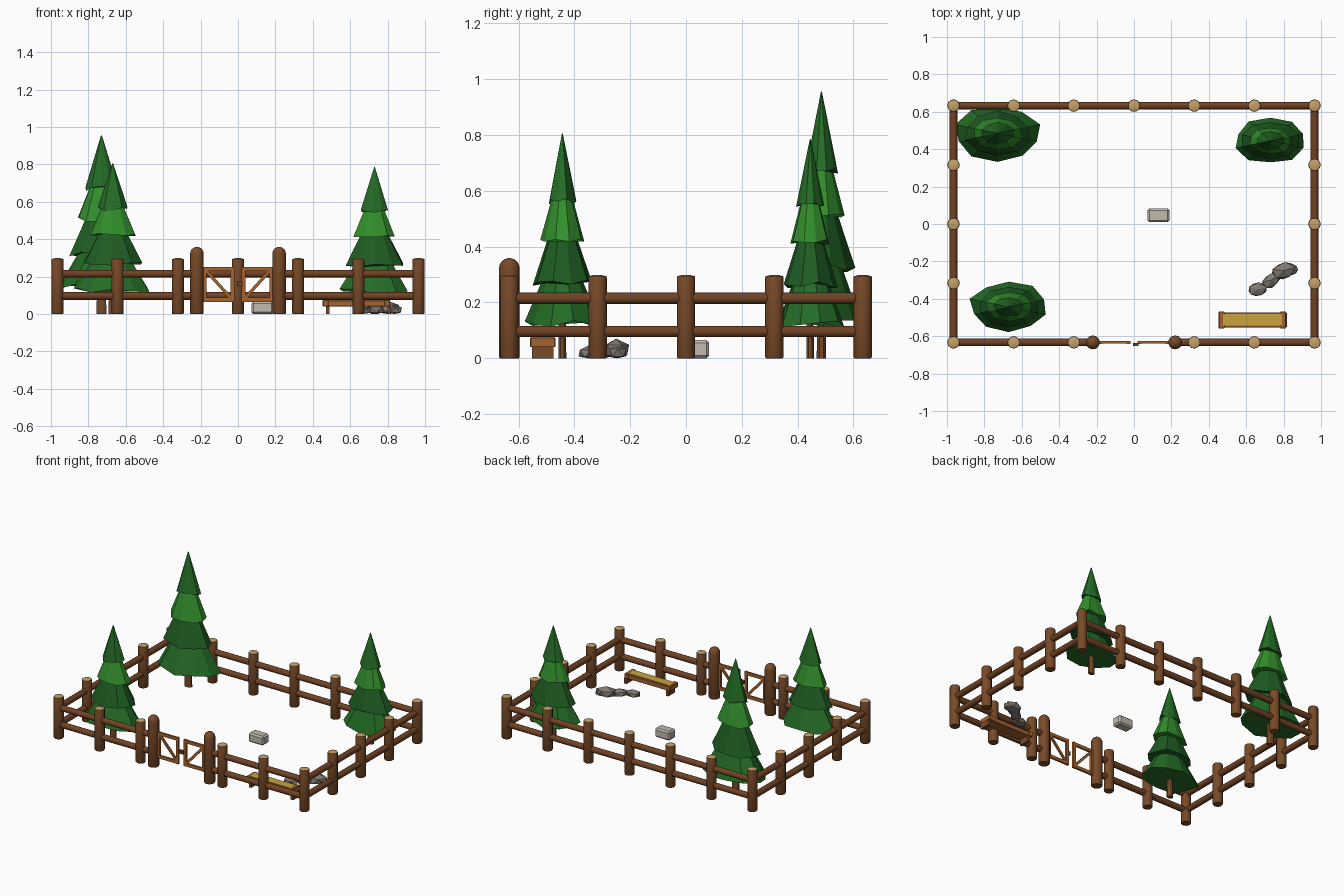
import bpy, bmesh, math, random
from mathutils import Vector, Matrix

if "Cube" in bpy.data.objects:
    bpy.data.objects.remove(bpy.data.objects["Cube"])

random.seed(4)


def material(name, r, g, b):
    m = bpy.data.materials.new(name)
    lin = [((c / 255 + 0.055) / 1.055) ** 2.4 for c in (r, g, b)]
    m.diffuse_color = (*lin, 1)
    m.use_nodes = True
    m.node_tree.nodes["Principled BSDF"].inputs["Base Color"].default_value = m.diffuse_color
    return m


BARK = material("bark brown", 120, 74, 40)
RAIL = material("rail brown", 112, 66, 36)
CUT = material("cut wood tan", 196, 160, 104)
PLANK = material("plank orange", 166, 100, 48)
HAY = material("straw gold", 200, 164, 64)
LIGHT = material("light green", 50, 142, 44)
MID = material("mid green", 36, 108, 38)
DARK = material("dark green", 30, 92, 34)
ROCK = material("rock grey", 130, 122, 114)
SALT = material("pale stone", 194, 186, 174)


def finish(name, bm, mats, smooth=False):
    bmesh.ops.recalc_face_normals(bm, faces=bm.faces)
    if smooth:
        for f in bm.faces:
            f.smooth = True
        for e in bm.edges:
            if len(e.link_faces) == 2 and e.calc_face_angle() > math.radians(35):
                e.smooth = False
    me = bpy.data.meshes.new(name)
    bm.to_mesh(me)
    bm.free()
    for m in mats:
        me.materials.append(m)
    ob = bpy.data.objects.new(name, me)
    bpy.context.collection.objects.link(ob)
    return ob


def lathe(bm, profile, n, jitter=0.0, hem=0.0):
    """Stack rings of (radius, z), optionally irregular, and close both ends."""
    wobble = [1 + random.uniform(-jitter, jitter) for _ in range(n)]
    rings = []
    for k, (r, z) in enumerate(profile):
        ring = []
        for i in range(n):
            a = 2 * math.pi * (i + 0.5) / n
            dz = random.uniform(-hem, hem) if k == 0 else 0
            ring.append(bm.verts.new((r * wobble[i] * math.cos(a),
                                      r * wobble[i] * math.sin(a), z + dz)))
        rings.append(ring)
    for a, b in zip(rings, rings[1:]):
        for i in range(n):
            j = (i + 1) % n
            bm.faces.new((a[i], a[j], b[j], b[i]))
    bm.faces.new(rings[0][::-1])
    bm.faces.new(rings[-1])


def post(name, x, y, profile, capped):
    bm = bmesh.new()
    lathe(bm, profile, 14)
    if capped:   # sawn top shows pale wood
        top = max(z for _, z in profile)
        for f in bm.faces:
            if f.calc_center_median().z > top - 0.0045:
                f.material_index = 1
    ob = finish(name, bm, [BARK, CUT], True)
    ob.location = (x, y, 0)


def rod(name, p, q, r, mat):
    p, q = Vector(p), Vector(q)
    bm = bmesh.new()
    lathe(bm, [(r, 0), (r, (q - p).length)], 12)
    ob = finish(name, bm, [mat], True)
    ob.matrix_world = Matrix.Translation(p) @ (q - p).to_track_quat('Z', 'Y').to_matrix().to_4x4()


def box(name, lo, hi, mat, bevel=0.0):
    lo, hi = Vector(lo), Vector(hi)
    bm = bmesh.new()
    bmesh.ops.create_cube(bm, size=1)
    for v in bm.verts:
        v.co = [(lo[i] + hi[i]) / 2 + v.co[i] * (hi[i] - lo[i]) for i in range(3)]
    if bevel:
        bmesh.ops.bevel(bm, geom=bm.edges[:], offset=bevel, segments=1, affect='EDGES')
    return finish(name, bm, [mat])


def beam(name, p, q, w, t, mat):
    """Flat bar in the xz plane, width w, thickness t."""
    p, q = Vector(p), Vector(q)
    d = q - p
    ob = box(name, (0, -t / 2, -w / 2), (d.length, t / 2, w / 2), mat)
    ob.location = p
    ob.rotation_euler = (0, -math.atan2(d.z, d.x), 0)


# Fence posts
X, Y, G = 0.965, 0.633, 0.22
FENCE = [(0.030, 0), (0.033, 0.005), (0.033, 0.289), (0.031, 0.294), (0.016, 0.298)]
xs = [X * i / 3 for i in range(-3, 4)]
spots = [(x, Y) for x in xs] + [(x, -Y) for x in xs if abs(x) > 0.1]
spots += [(s * X, y) for s in (-1, 1) for y in (-Y / 2, 0, Y / 2)]
for x, y in spots:
    post("fence_post", x, y, FENCE, True)

# Taller round-topped gate posts
dome = [(0.037 * math.cos(a), 0.322 + 0.037 * math.sin(a))
        for a in [math.radians(d) for d in (0, 20, 40, 60, 80)]]
for s in (-1, 1):
    post("gate_post", s * G, -Y, [(0.034, 0), (0.037, 0.005)] + dome, False)

# Two levels of rails on all sides, open at the gate
for z in (0.096, 0.215):
    rod("back_rail", (-X, Y, z), (X, Y, z), 0.021, RAIL)
    for s in (-1, 1):
        rod("side_rail", (s * X, -Y, z), (s * X, Y, z), 0.021, RAIL)
        rod("front_rail", (s * X, -Y, z), (s * G, -Y, z), 0.021, RAIL)

# Double gate with braced leaves
for s in (-1, 1):
    a, b, lo, hi = s * 0.178, s * 0.03, 0.076, 0.24
    for x in (a, b):
        beam("gate_stile", (x, -Y, lo - 0.012), (x, -Y, hi + 0.012), 0.02, 0.016, PLANK)
    for z in (lo, hi):
        beam("gate_bar", (a, -Y, z), (b, -Y, z), 0.022, 0.014, PLANK)
    beam("gate_brace", (a, -Y, hi), (b, -Y, lo), 0.017, 0.011, PLANK)
box("gate_latch", (-0.005, -Y - 0.02, 0.15), (0.025, -Y - 0.004, 0.175), RAIL)


# Layered fir trees, wider in x than in y
def tree(x, y, h, rx):
    k = 0.64
    bm = bmesh.new()
    lathe(bm, [(0.030 * h, 0), (0.024 * h, 0.3 * h)], 8)
    trunk = finish("tree_trunk", bm, [BARK])
    # bottom height, top height, bottom radius, top radius, colour
    tiers = [(0.155, 0.40, 1.00, 0.40, MID), (0.335, 0.58, 0.80, 0.30, DARK),
             (0.53, 0.76, 0.59, 0.20, LIGHT), (0.70, 1.0, 0.39, 0.012, MID)]
    parts = [trunk]
    for z0, z1, r0, r1, mat in tiers:
        bm = bmesh.new()
        lathe(bm, [(r0 * rx, z0 * h), (r1 * rx, z1 * h)], 10, 0.07, 0.016 * h)
        parts.append(finish("tree_foliage", bm, [mat]))
    for p in parts:
        p.location = (x, y, 0)
        p.scale = (1, k, 1)


tree(-0.73, 0.485, 0.955, 0.228)
tree(-0.67, -0.443, 0.805, 0.208)
tree(0.73, 0.445, 0.785, 0.192)

# Feed trough: low box with straw on top, end boards and feet
box("trough_body", (0.455, -0.553, 0.04), (0.81, -0.473, 0.072), PLANK, 0.003)
box("trough_straw", (0.475, -0.544, 0.07), (0.79, -0.482, 0.076), HAY)
for x in (0.468, 0.797):
    box("trough_end", (x - 0.015, -0.558, 0.04), (x + 0.015, -0.468, 0.076), PLANK, 0.003)
    box("trough_foot", (x + 0.003, -0.551, 0), (x + 0.022, -0.475, 0.042), BARK)

# Pale stone block
box("stone_block", (0.072, 0.010, 0), (0.19, 0.083, 0.065), SALT, 0.01)

# Rock pile
for x, y, rx, ry, h, turn in [(0.66, -0.35, 0.055, 0.040, 0.045, 0.2),
                              (0.735, -0.30, 0.065, 0.040, 0.055, 0.6),
                              (0.80, -0.25, 0.075, 0.050, 0.072, 0.3),
                              (0.835, -0.245, 0.045, 0.036, 0.05, 0.0)]:
    bm = bmesh.new()
    bmesh.ops.create_icosphere(bm, subdivisions=1, radius=1)
    for v in bm.verts:
        v.co *= random.uniform(0.88, 1.08)
        v.co = (v.co.x * rx, v.co.y * ry, max(0, 0.4 * h + v.co.z * 0.6 * h))
    ob = finish("rock", bm, [ROCK])
    ob.location = (x, y, 0)
    ob.rotation_euler.z = turn
